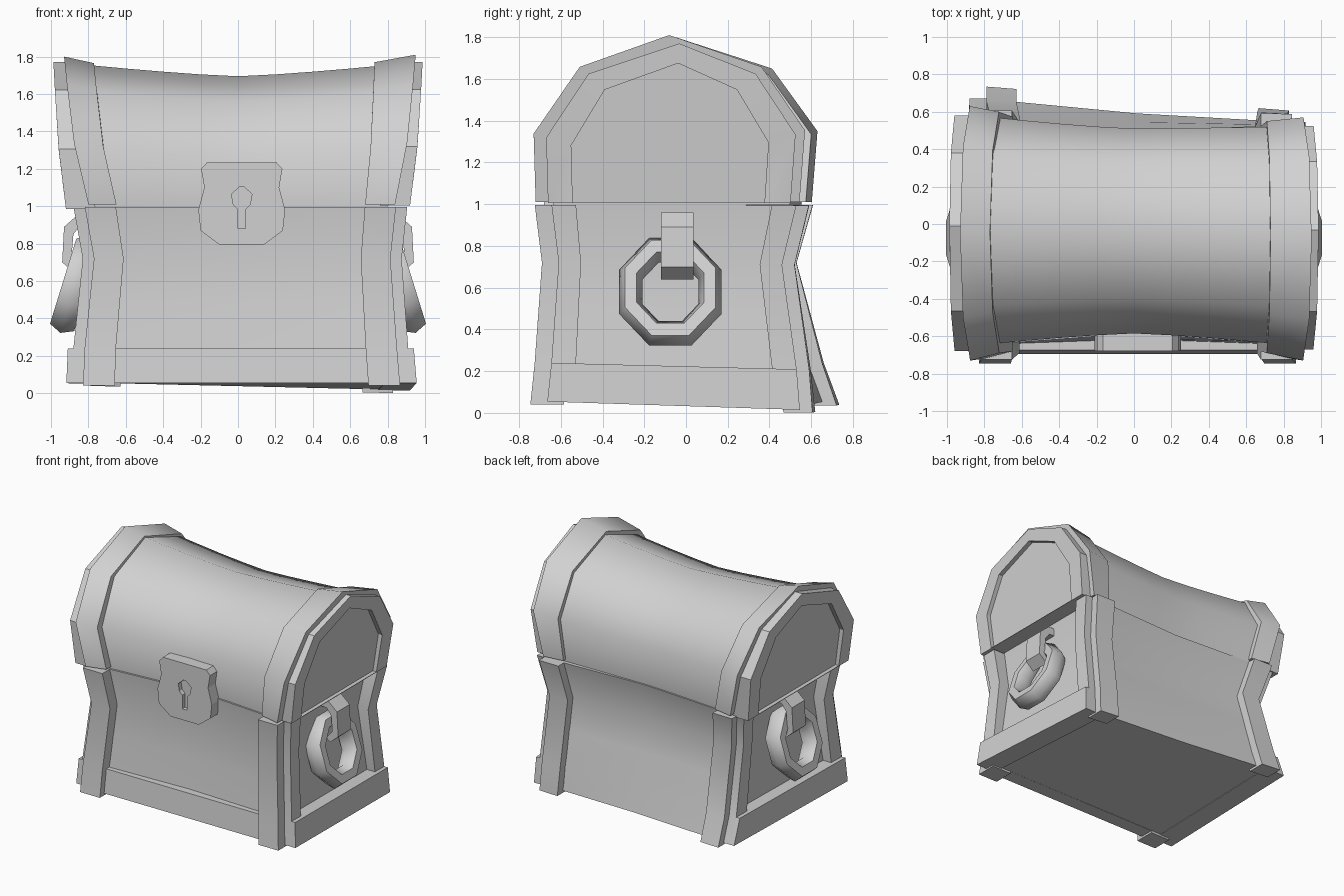
import bpy, bmesh, math
from mathutils import Vector, Matrix

cube = bpy.data.objects.get("Cube")
if cube:
    bpy.data.objects.remove(cube, do_unlink=True)

grey = bpy.data.materials.new("plain_grey")
grey.use_nodes = True
GREY = (0.64, 0.64, 0.64, 1)
grey.diffuse_color = GREY
grey.node_tree.nodes["Principled BSDF"].inputs["Base Color"].default_value = GREY


def smooth(obj, angle):
    bpy.ops.object.select_all(action="DESELECT")
    obj.select_set(True)
    bpy.context.view_layer.objects.active = obj
    bpy.ops.object.shade_smooth_by_angle(angle=math.radians(angle))


def loft(name, rings, angle=None):
    """Skin a list of equal-length rings and cap both ends."""
    bm = bmesh.new()
    loops = [[bm.verts.new(p) for p in ring] for ring in rings]
    n = len(loops[0])
    for a, b in zip(loops, loops[1:]):
        for i in range(n):
            j = (i + 1) % n
            bm.faces.new((a[i], a[j], b[j], b[i]))
    bm.faces.new(loops[0])
    bm.faces.new(loops[-1])
    bmesh.ops.recalc_face_normals(bm, faces=bm.faces)
    mesh = bpy.data.meshes.new(name)
    bm.to_mesh(mesh)
    bm.free()
    mesh.materials.append(grey)
    obj = bpy.data.objects.new(name, mesh)
    bpy.context.collection.objects.link(obj)
    if angle:
        smooth(obj, angle)
    return obj


# Pinched, slightly crooked body: z, left x, right x, front y, back-left y, back-right y
LEVELS = [(0.0, -0.83, 0.87, -0.67, 0.69, 0.55),
          (0.24, -0.82, 0.85, -0.645, 0.60, 0.53),
          (0.72, -0.77, 0.815, -0.61, 0.47, 0.46),
          (1.0, -0.82, 0.845, -0.645, 0.55, 0.53)]


def corner(sx, sy, z):
    """Corner of the body at height z; the base dips at one back corner."""
    for lo, hi in zip(LEVELS, LEVELS[1:]):
        if z <= hi[0]:
            break
    t = (z - lo[0]) / (hi[0] - lo[0])
    xl, xr, front, back_l, back_r = [a + (b - a) * t for a, b in zip(lo[1:], hi[1:])]
    y = front if sy < 0 else (back_r if sx > 0 else back_l)
    x = xr if sx > 0 else xl
    if sy > 0:
        x -= 0.04 * sx * (1 - z)
    dip = 0.035 * (y + 0.66) * (x + 0.85) / 1.7
    return Vector((x, y, z - dip * (1 - z)))


def body_ring(z):
    fl, fr, br, bl = [corner(sx, sy, z) - Vector((0.04 * sx * z, 0, 0))
                      for sx, sy in ((-1, -1), (1, -1), (1, 1), (-1, 1))]
    dent = Vector((0, 0.02 + 0.04 * z, 0))
    return [fl, (fl + fr) / 2 + dent, fr, br, (br + bl) / 2 - dent * 0.7, bl]


loft("chest_body", [body_ring(z) for z in (0.058, 0.24, 0.48, 0.72, 0.995)], 35)


def strip(name, wall, u0, u1, thick, heights):
    """A raised board that follows one wall from u0 to u1."""
    (c1, c2, normal) = wall
    out = Vector(normal)
    rings = []
    for z in heights:
        a, b = corner(*c1, z), corner(*c2, z)
        p, q = a.lerp(b, u0), a.lerp(b, u1)
        rings.append([p - out * 0.08, q - out * 0.08, q + out * thick, p + out * thick])
    loft(name, rings, 32)


WALLS = {"front": ((-1, -1), (1, -1), (0, -1, 0)),
         "back": ((-1, 1), (1, 1), (0, 1, 0)),
         "left": ((1, -1), (1, 1), (1, 0, 0)),
         "right": ((-1, -1), (-1, 1), (-1, 0, 0))}

# Corner posts on each wall
for side, wall in WALLS.items():
    foot = 0.041 if side in ("front", "back") else 0.055
    thick = 0.08 if side == "front" else 0.06
    for end, u0, u1 in (("first", 0, 0.1), ("second", 0.9, 1)):
        strip(f"{side}_post_{end}", wall, u0, u1, thick, (foot, 0.24, 0.72, 0.995))

# Base trim on the front and both ends; the back is plain
strip("front_base_trim", WALLS["front"], 0.1, 0.9, 0.03, (0.056, 0.24))
for side in ("left", "right"):
    strip(f"{side}_base_trim", WALLS[side], 0, 1, 0.09, (0.054, 0.24))

# Lid outline: share of half width, share of height
ARCH = [(-0.985, 0), (-1, 0.41), (-0.66, 0.81), (0, 1), (0.68, 0.81), (1, 0.43), (0.96, 0)]


def arch(x0, x1, front, back, top, base=1.01, crown=0.0):
    """Arched ring that leans from x0 at its foot to x1 at its crown."""
    mid, half = (front + back) / 2, (back - front) / 2
    return [Vector((x0 + (x1 - x0) * t ** 0.6,
                    mid + half * s + (crown if t == 1 else 0),
                    base + (top - base) * t)) for s, t in ARCH]


# Barrel of the lid, sagging in the middle
barrel = []
for i in range(9):
    x = -0.8 + 0.2 * i
    k = (abs(x) / 0.75) ** 1.3
    back = 0.51 + (0.06 * k if x < 0 else 0.01 * k)
    barrel.append(arch(x, x, -0.585 - 0.055 * k, back, 1.695 + 0.055 * k, 0.995))
loft("lid_barrel", barrel, 60)

# Lid bands and end frames with a recessed panel
loft("lid_band_right", [arch(-0.65, -0.77, -0.69, 0.60, 1.765),
                        arch(-0.80, -0.93, -0.73, 0.63, 1.80)], 50)
loft("lid_band_left", [arch(0.68, 0.73, -0.69, 0.55, 1.77),
                       arch(0.84, 0.95, -0.73, 0.57, 1.81)], 50)
for side, sx, front, back, base in (("right", -1, -0.68, 0.58, 0.985),
                                    ("left", 1, -0.67, 0.525, 1.005)):
    inner = (front + 0.12, back - 0.13, 1.675, base + 0.004, 0.04)
    loft(f"lid_end_frame_{side}", [
        arch(0.76 * sx, 0.89 * sx, front, back, 1.77, base, 0.04),
        arch(0.92 * sx, 0.987 * sx, front, back, 1.77, base, 0.04),
        arch(0.92 * sx, 0.98 * sx, *inner),
        arch(0.89 * sx, 0.945 * sx, *inner)], 20)


def plate(name, outline, y0, y1, centre=0.0):
    return loft(name, [[(centre + x, y, z) for x, z in outline] for y in (y0, y1)])


# Lock plate with a sunken keyhole
half_lock = [(0.185, 1.235), (0.217, 1.2), (0.2, 1.1), (0.232, 0.98), (0.22, 0.87), (0.12, 0.795)]
lock = plate("lock_plate", half_lock + [(-x, z) for x, z in reversed(half_lock)],
             -0.68, -0.54, 0.02)
half_key = [(0.01, 1.105), (0.055, 1.065), (0.045, 1.01), (0.02, 0.985), (0.02, 0.88)]
cutter = plate("keyhole_cutter", half_key + [(-x, z) for x, z in reversed(half_key)],
               -0.75, -0.645, 0.02)
cutter.hide_render = True
cut = lock.modifiers.new("keyhole", "BOOLEAN")
cut.operation = "DIFFERENCE"
cut.solver = "EXACT"
cut.object = cutter
bpy.context.view_layer.objects.active = lock
bpy.ops.object.modifier_apply(modifier=cut.name)
bpy.data.objects.remove(cutter, do_unlink=True)

# Ring handles hanging from hooked straps
HOOK = [(0.73, 0.96), (0.85, 0.96), (0.93, 0.89), (0.94, 0.70), (0.87, 0.64),
        (0.84, 0.67), (0.89, 0.73), (0.88, 0.85), (0.84, 0.9), (0.73, 0.9)]
for side, sx in (("right", -1), ("left", 1)):
    loft(f"handle_strap_{side}", [[(sx * x, y, z) for x, z in HOOK] for y in (-0.12, 0.035)])
    bpy.ops.mesh.primitive_torus_add(major_segments=8, minor_segments=6,
                                     major_radius=0.205, minor_radius=0.06)
    ring = bpy.context.object
    ring.name = f"handle_ring_{side}"
    ring.data.transform(Matrix.Translation((0.87 * sx, -0.075, 0.58))
                        @ Matrix.Rotation(-0.3 * sx, 4, "Y")
                        @ Matrix.Rotation(math.pi / 2, 4, "Y")
                        @ Matrix.Diagonal((1.1, 1, 1.3, 1))
                        @ Matrix.Rotation(math.pi / 8, 4, "Z"))
    ring.matrix_world = Matrix.Identity(4)
    ring.data.materials.append(grey)
    smooth(ring, 65)
